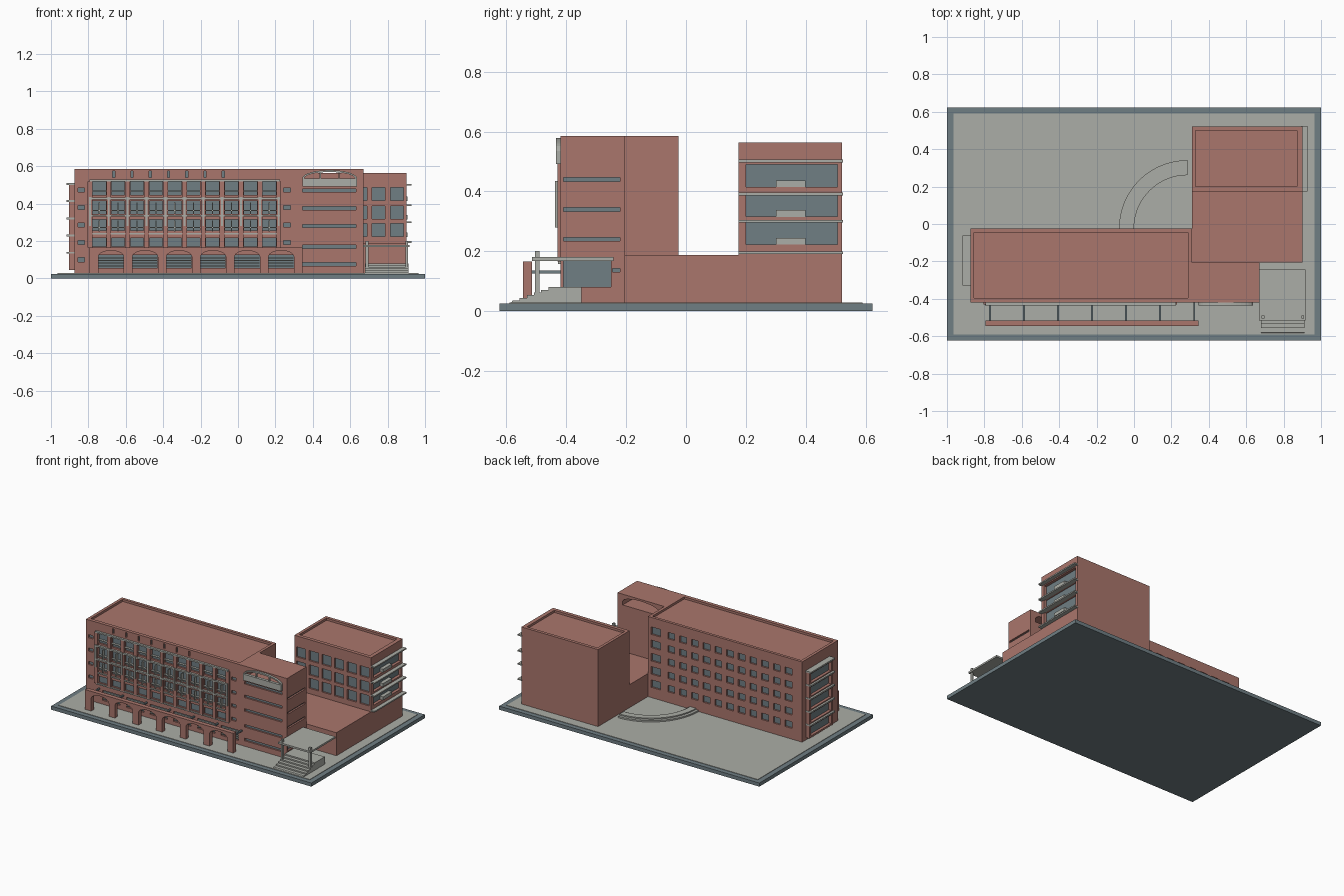
import bpy, bmesh, math
from mathutils import Matrix, Vector

if "Cube" in bpy.data.objects:
    bpy.data.objects.remove(bpy.data.objects["Cube"])


def material(name, rgb):
    m = bpy.data.materials.new(name)
    m.use_nodes = True
    m.diffuse_color = (*rgb, 1)
    m.node_tree.nodes["Principled BSDF"].inputs["Base Color"].default_value = (*rgb, 1)
    return m


BRICK = material("brick", (.40, .18, .15))
STONE = material("pale stone", (.41, .42, .385))
SLATE = material("slate", (.16, .21, .23))


def finish(name, bm, *mats):
    mesh = bpy.data.meshes.new(name)
    bmesh.ops.recalc_face_normals(bm, faces=bm.faces)
    bm.to_mesh(mesh)
    bm.free()
    for m in mats:
        mesh.materials.append(m)
    ob = bpy.data.objects.new(name, mesh)
    bpy.context.collection.objects.link(ob)
    return ob


def add_box(bm, lo, hi):
    lo, hi = Vector(lo), Vector(hi)
    mat = Matrix.Translation((lo + hi) / 2) @ Matrix.Diagonal((*(hi - lo), 1))
    verts = bmesh.ops.create_cube(bm, size=1, matrix=mat)["verts"]
    return {f for v in verts for f in v.link_faces}


def boxes(name, mat, spans):
    """Each span is x0, x1, y0, y1, z0, z1."""
    bm = bmesh.new()
    for s in spans:
        add_box(bm, s[::2], s[1::2])
    return finish(name, bm, mat, SLATE)


def prism(name, mat, pts, place, a, b):
    """Extrude a 2D outline; place(u, v, t) gives the 3D point."""
    bm = bmesh.new()
    near = [bm.verts.new(place(u, v, a)) for u, v in pts]
    far = [bm.verts.new(place(u, v, b)) for u, v in pts]
    bm.faces.new(near)
    bm.faces.new(far[::-1])
    for i in range(len(pts)):
        j = (i + 1) % len(pts)
        bm.faces.new((near[i], far[i], far[j], near[j]))
    return finish(name, bm, mat)


def subtract(target, cutter):
    mod = target.modifiers.new("openings", "BOOLEAN")
    mod.operation, mod.solver, mod.object = "DIFFERENCE", "EXACT", cutter
    bpy.context.view_layer.objects.active = target
    bpy.ops.object.modifier_apply(modifier=mod.name)
    bpy.data.objects.remove(cutter)


def windows(target, axis, plane, out, rects, depth=.012):
    """Recess glazed openings (u0, u1, z0, z1) into a wall facing out along axis."""
    bm = bmesh.new()
    a, b = sorted((plane - out * depth, plane + out * .02))
    glass = []
    for u0, u1, z0, z1 in rects:
        lo, hi = ((a, u0, z0), (b, u1, z1)) if axis == 0 else ((u0, a, z0), (u1, b, z1))
        for f in add_box(bm, lo, hi):
            f.normal_update()
            if f.normal[axis] * out < -.9:
                f.material_index = 1
    subtract(target, finish("cutter", bm, BRICK, SLATE))


def grid(us, zs, w, h):
    return [(u - w / 2, u + w / 2, z - h / 2, z + h / 2) for z in zs for u in us]


def series(start, step, n):
    return [start + step * i for i in range(n)]


def facade(u, v, t):
    return (u, t, v)


G = .026     # ground level
TOP = .585   # main roof
FRONT = -.42

# Ground
boxes("base_slab", SLATE, [(-1, 1, -.623, .623, 0, .025)])
boxes("paving", STONE, [(-.965, .965, -.59, .59, .02, .028)])

# Main block with sunken roof
main = boxes("main_block", BRICK, [(-.875, .31, FRONT, -.025, G, TOP)])
subtract(main, boxes("cutter", BRICK, [(-.855, .29, -.395, -.045, .57, .7)]))
cols = series(-.742, .101, 10)
front = []
for z, h in ((.481, .072), (.38, .07), (.285, .06), (.193, .045)):
    front += grid(cols, [z], .07, h)
front += grid((-.838, .262), series(.1, .093, 5), .036, .022)
front += grid(series(-.664, .0975, 7), [.557], .012, .034)
bays = series(-.77, .182, 7)
front += grid([x + .091 for x in bays[:-1]], [.09], .135, .07)
windows(main, 1, FRONT, -1, front)
floors = series(.125, .092, 5)
back = grid([.25], floors, .07, .052)
back += grid(series(.13, -.09, 11), floors, .052, .045)
windows(main, 1, -.025, 1, back)

# Sun screen on the front
edges = series(-.792, .101, 11)
boxes("screen_ledges", STONE,
      [(-.795, .225, -.435, FRONT, z, z + .01) for z in (.518, .422, .33)] +
      [(-.795, .225, -.428, FRONT, z, z + .008) for z in (.235, .158)])
boxes("screen_fins", STONE,
      [(x - .005, x + .005, -.437, FRONT, .28, .435) for x in edges])
boxes("window_mullions", STONE,
      [(x - .003, x + .003, -.43, -.405, z, z + .06) for x in cols for z in (.25, .345)] +
      [(x - .035, x + .035, -.424, -.405, z, z + .005) for x in cols for z in (.27, .36, .465)])
boxes("front_piers", BRICK,
      [(x - .013, x + .013, -.43, FRONT, .165, .518) for x in edges])
boxes("ground_louvres", STONE,
      [(x + .024, x + .158, -.418, -.405, z, z + .005)
       for x in bays[:-1] for z in series(.065, .014, 4)])

# Arcade
outline = [(-.793, G)]
for x in bays[:-1]:
    x0, x1 = x + .023, x + .159
    outline.append((x0, G))
    for k in range(13):
        a = math.pi * (1 - k / 12)
        outline.append(((x0 + x1) / 2 + (x1 - x0) / 2 * math.cos(a), .115 + .034 * math.sin(a)))
    outline.append((x1, G))
outline += [(.345, G), (.345, .165), (-.793, .165)]
prism("arcade_wall", BRICK, outline, facade, -.545, -.515)
boxes("arcade_ties", SLATE, [(x - .005, x + .005, -.516, FRONT, .126, .136) for x in bays])

# Bay on the left... end wall, with floor ledges
bay = boxes("end_bay", BRICK, [(-.903, -.874, -.325, -.065, .045, .505)])
windows(bay, 0, -.903, -1, grid([-.195], series(.088, .092, 5), .22, .062), .02)
boxes("end_bay_ledges", STONE,
      [(-.917, -.874, -.328, -.062, z, z + .01) for z in series(.132, .092, 5)])

# Corner tower with strip windows and a roof loggia
tower = boxes("corner_tower", BRICK, [(.31, .67, FRONT, -.205, G, TOP)])
windows(tower, 1, FRONT, -1, grid([.488], (.075, .17, .28, .375, .47), .285, .018))
windows(tower, 0, .67, 1, grid([-.315], (.24, .34, .44), .19, .013) +
        [(-.41, -.25, .08, .17), (-.245, -.22, .13, .143)])


def loggia(half, rise, low):
    pts = [(.49 - half, low), (.49 + half, low)]
    for k in range(17):
        a = math.pi * k / 16
        pts.append((.49 + half * math.cos(a), .535 + rise * math.sin(a)))
    return pts


subtract(tower, prism("cutter", BRICK, loggia(.14, .037, .51), facade, -.5, -.1))
trim = prism("loggia_trim", STONE, loggia(.146, .044, .492), facade, -.435, -.415)
subtract(trim, prism("cutter", STONE, loggia(.136, .034, .535), facade, -.5, -.1))
boxes("loggia_posts", STONE, [(x - .004, x + .004, -.43, -.42, .53, .568) for x in (.44, .54)])

# Low link and rear wing
boxes("low_link", BRICK, [(.31, .9, -.205, .18, G, .188)])
wing = boxes("rear_wing", BRICK, [(.31, .9, .175, .522, G, .563)])
subtract(wing, boxes("cutter", BRICK, [(.33, .872, .2, .5, .548, .7)]))
levels = (.26, .353, .452)
windows(wing, 1, .175, -1, grid(series(.362, .0975, 6), levels, .07, .07))
windows(wing, 0, .9, 1, grid([.353], levels, .305, .075), .02)
boxes("wing_ledges", STONE,
      [(.895, .927, .175, .525, z, z + .009) for z in (.19, .296, .387, .497)])
boxes("wing_window_panels", STONE,
      [(.875, .905, .3, .4, z - .038, z - .015) for z in levels])

# Entrance steps, canopy and posts
stairs = [(-.585, G)]
for k in range(6):
    y, z = -.58 + .024 * k, .035 + .009 * k
    stairs += [(y, z), (y + .024, z)]
stairs += [(-.35, .08), (-.35, G)]
prism("entrance_steps", STONE, stairs, lambda u, v, t: (t, u, v), .68, .912)
boxes("entrance_canopy", STONE, [(.668, .917, -.515, -.242, .168, .18)])
boxes("canopy_posts", STONE,
      [(x - .007, x + .007, -.505, -.49, .05, .2) for x in (.69, .903)])

# Curved garden terrace in the rear corner, two steps
for name, r0, r1, h in (("terrace_lower", .285, .365, .038), ("terrace_upper", .3, .345, .046)):
    arc = [math.pi / 2 * (1 + k / 24) for k in range(25)]
    ring = [(r1 * math.cos(a), r1 * math.sin(a)) for a in arc]
    ring += [(r0 * math.cos(a), r0 * math.sin(a)) for a in reversed(arc)]
    prism(name, STONE, ring, lambda u, v, t: (.285 + u, v - .024, t), G, h)
